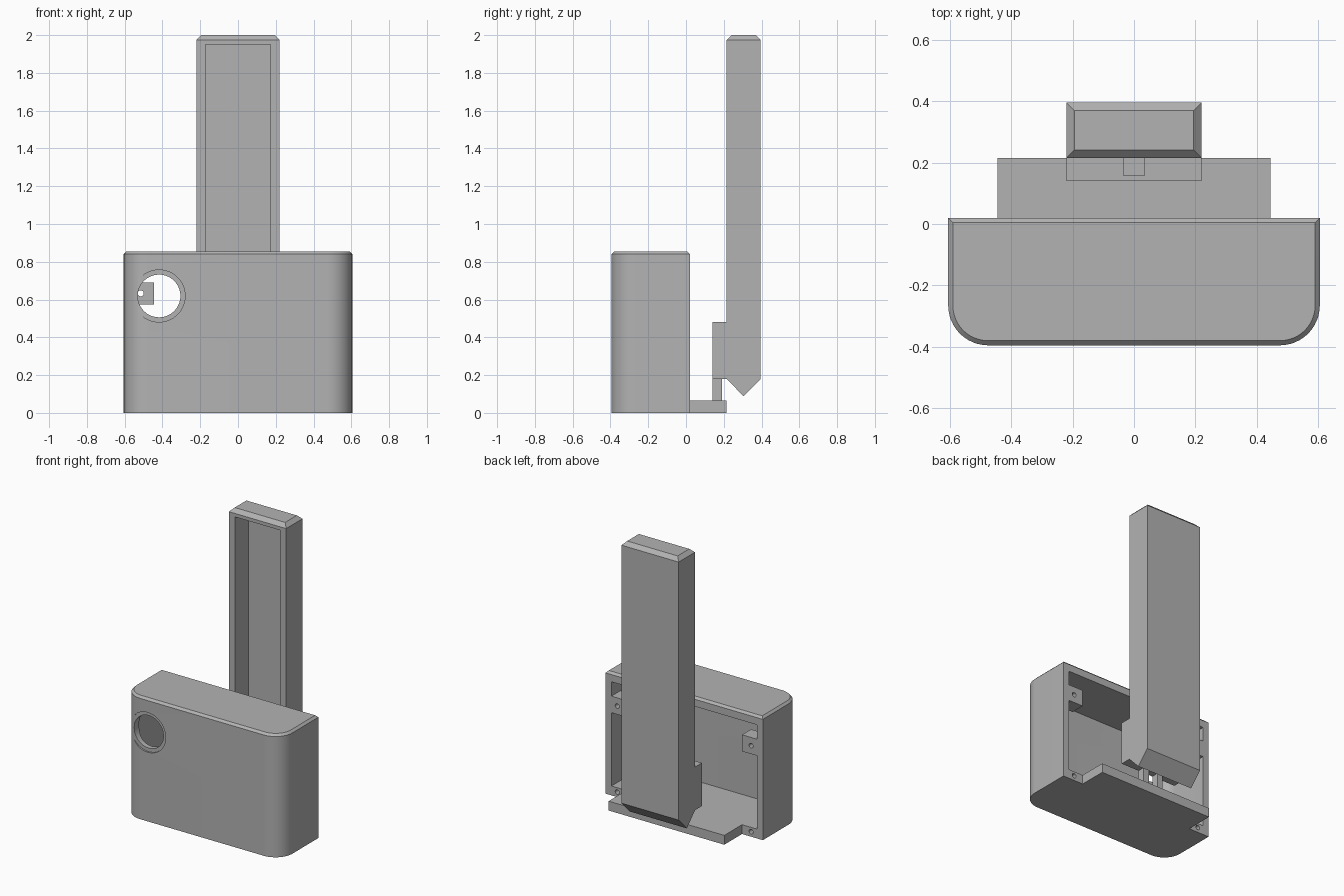
import bpy, bmesh
from math import pi, sin, cos
from mathutils import Vector

cube = bpy.data.objects.get("Cube")
if cube:
    bpy.data.objects.remove(cube)

grey = bpy.data.materials.new("plain grey")
grey.use_nodes = True
GREY = (0.45, 0.45, 0.45, 1)
grey.diffuse_color = GREY
grey.node_tree.nodes["Principled BSDF"].inputs["Base Color"].default_value = GREY


def prism(name, points, offset, chamfer=0):
    """Extrude a flat outline, optionally chamfering the edges of its highest face."""
    bm = bmesh.new()
    base = bm.faces.new([bm.verts.new(p) for p in points])
    ext = bmesh.ops.extrude_face_region(bm, geom=[base])
    moved = [g for g in ext["geom"] if isinstance(g, bmesh.types.BMVert)]
    bmesh.ops.translate(bm, verts=moved, vec=Vector(offset))
    bmesh.ops.recalc_face_normals(bm, faces=bm.faces)
    if chamfer:
        top = max(bm.faces, key=lambda f: f.calc_center_median().z)
        bmesh.ops.bevel(bm, geom=list(top.edges), offset=chamfer,
                        segments=1, affect='EDGES')
    mesh = bpy.data.meshes.new(name)
    bm.to_mesh(mesh)
    bm.free()
    mesh.materials.append(grey)
    ob = bpy.data.objects.new(name, mesh)
    bpy.context.collection.objects.link(ob)
    return ob


def box(name, x, y, z):
    outline = [(x[0], y[0], z[0]), (x[1], y[0], z[0]),
               (x[1], y[1], z[0]), (x[0], y[1], z[0])]
    return prism(name, outline, (0, 0, z[1] - z[0]))


def rod(name, x, z, r, y, sides=48):
    """Cylinder lying along y."""
    ring = [(x + r * cos(2 * pi * i / sides), y[0], z + r * sin(2 * pi * i / sides))
            for i in range(sides)]
    return prism(name, ring, (0, y[1] - y[0], 0))


def rounded(half, front, back, r, z, steps=12):
    """Plan outline with two rounded front corners."""
    right = [(half - r + r * sin(a), front + r - r * cos(a), z)
             for a in [pi / 2 * i / steps for i in range(steps + 1)]]
    left = [(-px, py, pz) for px, py, pz in reversed(right)]
    return right + [(half, back, z), (-half, back, z)] + left


def combine(target, other, operation):
    bpy.ops.object.select_all(action='DESELECT')
    bpy.context.view_layer.objects.active = target
    target.select_set(True)
    mod = target.modifiers.new("bool", 'BOOLEAN')
    mod.operation, mod.solver, mod.object = operation, 'EXACT', other
    bpy.ops.object.modifier_apply(modifier=mod.name)
    bpy.data.objects.remove(other)


def cut(target, other):
    combine(target, other, 'DIFFERENCE')


# Housing: rounded shell, open at the back
BACK = 0.02
housing = prism("housing", rounded(0.605, -0.395, BACK, 0.13, 0), (0, 0, 0.855), 0.015)
cut(housing, prism("cavity", rounded(0.56, -0.35, BACK + 0.1, 0.085, 0.065), (0, 0, 0.725)))

# Screw bosses on the side walls and screw holes at four points
for s in (-1, 1):
    xs = sorted((s * 0.445, s * 0.575))
    combine(housing, box("boss", xs, (-0.08, BACK), (0.575, 0.69)), 'UNION')
    cut(housing, rod("boss_hole", s * 0.515, 0.633, 0.016, (-0.2, 0.1), 20))
    cut(housing, rod("floor_hole", s * 0.515, 0.035, 0.016, (-0.08, 0.1), 20))

# Round window with a shallow counterbore
cut(housing, rod("window", -0.418, 0.619, 0.113, (-0.5, -0.25), 64))
cut(housing, rod("counterbore", -0.418, 0.619, 0.138, (-0.5, -0.384), 64))

# Rear shelf at floor level
box("rear_shelf", (-0.445, 0.445), (BACK, 0.215), (0, 0.065))

# Tall column with a wedge foot and a hollow front
side = [(-0.22, 0.215, 0.18), (-0.22, 0.305, 0.088), (-0.22, 0.395, 0.18),
        (-0.22, 0.395, 2), (-0.22, 0.215, 2)]
column = prism("column", side, (0.44, 0, 0))
bm = bmesh.new()
bm.from_mesh(column.data)
lid = max(bm.faces, key=lambda f: f.calc_center_median().z)
bmesh.ops.bevel(bm, geom=list(lid.edges), offset=0.026, segments=1, affect='EDGES')
bm.to_mesh(column.data)
bm.free()
cut(column, box("hollow", (-0.173, 0.173), (0.1, 0.365), (0.2, 1.95)))

# Mounting block in front of the column, with a cable slot
block = box("mounting_block", (-0.22, 0.22), (0.14, 0.215), (0.18, 0.48))
cut(block, box("slot", (-0.034, 0.034), (0.158, 0.3), (0.3, 0.6)))

# Legs joining the shelf to the block
for s, label in ((-1, "right"), (1, "left")):
    box(label + "_leg", sorted((s * 0.035, s * 0.08)), (0.14, 0.19), (0.065, 0.18))

for ob in (housing, column, block):
    bpy.ops.object.select_all(action='DESELECT')
    ob.select_set(True)
    bpy.context.view_layer.objects.active = ob
    bpy.ops.object.shade_smooth_by_angle(angle=pi / 6)
